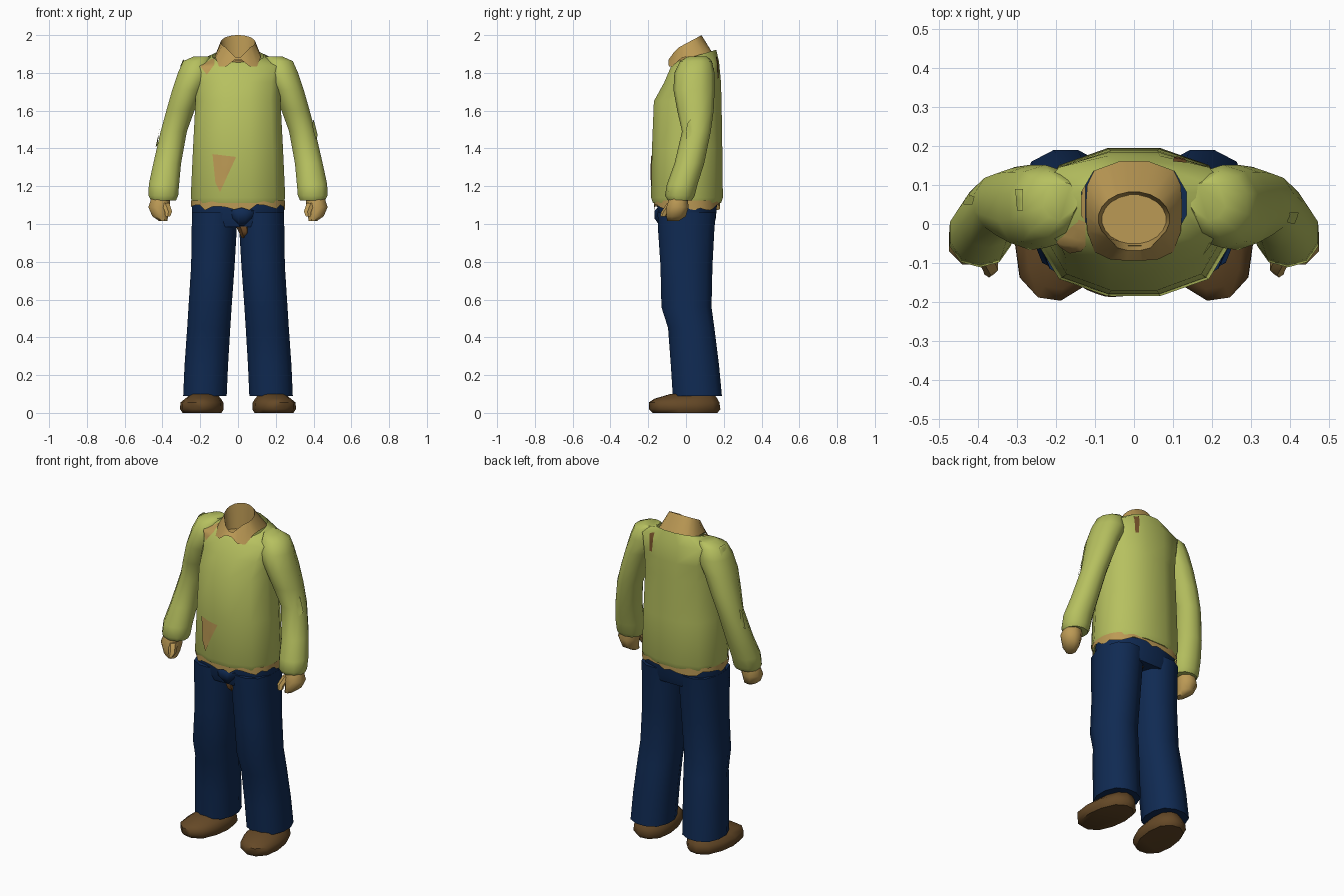
import bpy, bmesh, math, random
from mathutils import Vector
from mathutils.bvhtree import BVHTree

if "Cube" in bpy.data.objects:
    bpy.data.objects.remove(bpy.data.objects["Cube"])

random.seed(4)


def material(name, rgb):
    m = bpy.data.materials.new(name)
    m.diffuse_color = (*rgb, 1)
    m.use_nodes = True
    m.node_tree.nodes["Principled BSDF"].inputs["Base Color"].default_value = m.diffuse_color
    return m


GREEN = material("sweater green", (0.47, 0.53, 0.115))
TAN = material("tan cloth and skin", (0.50, 0.32, 0.09))
BLUE = material("trouser blue", (0.005, 0.023, 0.085))
BROWN = material("shoe brown", (0.13, 0.066, 0.02))
RUST = material("torn lining brown", (0.20, 0.09, 0.025))


def finish(bm, name, mat, angle=50, recalc=True):
    if recalc:
        bmesh.ops.recalc_face_normals(bm, faces=bm.faces)
    me = bpy.data.meshes.new(name)
    bm.to_mesh(me)
    bm.free()
    me.materials.append(mat)
    me.shade_smooth()
    me.set_sharp_from_angle(angle=math.radians(angle))
    ob = bpy.data.objects.new(name, me)
    bpy.context.collection.objects.link(ob)
    return ob


def skin_rings(bm, rings, caps=(True, True)):
    vs = [[bm.verts.new(p) for p in r] for r in rings]
    n = len(vs[0])
    for a, b in zip(vs, vs[1:]):
        for i in range(n):
            bm.faces.new((a[i], a[(i + 1) % n], b[(i + 1) % n], b[i]))
    if caps[0]:
        bm.faces.new(vs[0][::-1])
    if caps[1]:
        bm.faces.new(vs[-1])


def ring(x, z, y0, y1, rx, tilt=0, n=12, e=2.5):
    """Rounded cross-section from y0 to y1, half width rx, tilted upward to the back."""
    cy, ry, pts = (y0 + y1) / 2, (y1 - y0) / 2, []
    for i in range(n):
        a = 2 * math.pi * (i + 0.5) / n
        c, s = math.cos(a), math.sin(a)
        k = (abs(c) ** e + abs(s) ** e) ** (-1 / e)
        k /= 0.985
        pts.append(Vector((x + rx * k * c, cy + ry * k * s, z + tilt * ry * k * s)))
    return pts


def loft(name, mat, sections, side=1, caps=(True, True), n=12, e=2.5, turn=0):
    bm = bmesh.new()
    rings = [ring(*s, n=n, e=e) for s in sections]
    skin_rings(bm, rings, caps)
    for v in bm.verts:
        if turn:
            px, py = v.co.x - sections[0][0], v.co.y
            c, s = math.cos(turn), math.sin(turn)
            v.co.x, v.co.y = sections[0][0] + px * c - py * s, px * s + py * c
        v.co.x *= side
    return finish(bm, name, mat)


# Sweater body: (x, z, y front, y back, half width, tilt)
torso = loft("sweater_body", GREEN, [
    (0, 1.11, -0.175, 0.185, 0.24), (0, 1.14, -0.185, 0.195, 0.25),
    (0, 1.40, -0.18, 0.192, 0.238), (0, 1.65, -0.17, 0.188, 0.225),
    (0, 1.75, -0.115, 0.185, 0.23), (0, 1.845, -0.08, 0.175, 0.25, 0.1),
    (0, 1.89, -0.055, 0.16, 0.135, 0.3)], caps=(True, False))

clothes = [torso]
for s, side in ((1, "left"), (-1, "right")):
    # Sleeves and hands
    clothes.append(loft(side + "_sleeve", GREEN, [
        (0.395, 1.125, -0.095, 0.03, 0.068), (0.395, 1.15, -0.11, 0.045, 0.08),
        (0.392, 1.21, -0.10, 0.06, 0.082), (0.375, 1.32, -0.06, 0.095, 0.075),
        (0.340, 1.49, -0.02, 0.13, 0.071), (0.305, 1.60, -0.045, 0.145, 0.076),
        (0.268, 1.71, -0.065, 0.15, 0.082), (0.228, 1.80, -0.06, 0.15, 0.092),
        (0.220, 1.862, -0.03, 0.135, 0.072), (0.19, 1.887, 0.01, 0.11, 0.045)],
        s, n=10, e=2.2))
    loft(side + "_hand", TAN, [
        (0.395, 1.015, -0.10, -0.04, 0.022), (0.412, 1.04, -0.105, 0.0, 0.042),
        (0.418, 1.09, -0.105, 0.015, 0.058), (0.410, 1.135, -0.09, 0.01, 0.05)],
        s, n=8, e=2.6)
    loft(side + "_thumb", TAN, [
        (0.372, 1.04, -0.137, -0.105, 0.014), (0.368, 1.065, -0.13, -0.085, 0.022),
        (0.385, 1.11, -0.10, -0.05, 0.025)], s, n=6, e=2)
    # Trouser legs
    loft(side + "_trouser_leg", BLUE, [
        (0.175, 0.09, -0.07, 0.19, 0.115), (0.168, 0.25, -0.08, 0.175, 0.115),
        (0.155, 0.45, -0.095, 0.15, 0.114), (0.148, 0.56, -0.13, 0.135, 0.114),
        (0.133, 0.78, -0.135, 0.14, 0.115), (0.126, 0.97, -0.148, 0.15, 0.119),
        (0.124, 1.06, -0.15, 0.158, 0.12)], s)
    # Shoes
    loft(side + "_shoe", BROWN, [
        (0.19, 0.0, -0.175, 0.165, 0.098), (0.19, 0.02, -0.195, 0.18, 0.11),
        (0.19, 0.055, -0.195, 0.175, 0.108), (0.185, 0.075, -0.165, 0.165, 0.09),
        (0.185, 0.10, -0.08, 0.15, 0.065)], s, n=12, e=2.4, turn=math.radians(8))

# Hips and fly
loft("trouser_hips", BLUE, [
    (0, 0.985, -0.135, 0.145, 0.235), (0, 1.03, -0.15, 0.158, 0.243),
    (0, 1.12, -0.15, 0.165, 0.243)])
loft("trouser_fly", BLUE, [
    (0.02, 0.99, -0.14, -0.09, 0.025), (0.02, 1.03, -0.17, -0.09, 0.06),
    (0.02, 1.07, -0.17, -0.09, 0.07), (0.02, 1.09, -0.15, -0.09, 0.05)], n=8, e=2)
loft("crotch_lining", RUST, [
    (0.035, 0.925, -0.10, -0.06, 0.015), (0.035, 0.96, -0.14, 0.09, 0.035),
    (0.025, 1.0, -0.145, 0.12, 0.045)], n=8, e=2)

# Ragged shirt tail under the sweater
bm = bmesh.new()
top = ring(0, 1.125, -0.168, 0.178, 0.246, n=40)
low = [Vector((p.x, p.y, random.uniform(1.07, 1.105))) for p in top]
skin_rings(bm, [low, top], (False, False))
finish(bm, "ragged_shirt_tail", TAN)

# Collar: folded outer band, rim with front notch, inside down to the neck floor
N = 20
outer, rim, inner = [], [], []
for i in range(N):
    a = 2 * math.pi * (i + 0.5) / N - math.pi / 2
    c, s = math.cos(a), math.sin(a)
    k = (abs(c) ** 3.5 + abs(s) ** 3.5) ** (-1 / 3.5)
    x, y = 0.123 * k * c, 0.04 + 0.122 * k * s
    if s < -0.6:
        z = 1.835 if 0.06 < abs(x) else 1.868
        y -= 0.012
    else:
        z = 1.89 - 0.02 * abs(s)
    outer.append((x, y, z))
    x, y = 0.092 * c, 0.013 + 0.07 * s
    z = 1.925 + (y + 0.057) / 0.14 * 0.075
    if s < 0:
        z -= 0.055 * max(0, 1 - abs(x) / 0.06)
    rim.append((x, y - (0.012 if s < -0.8 else 0), z))
    inner.append((x * 0.9, y * 0.9, 1.84))
bm = bmesh.new()
skin_rings(bm, [outer, rim, inner], (False, True))
finish(bm, "shirt_collar", TAN, 40)

# Tears: thin plates laid onto the clothes along one direction
both = bmesh.new()
for ob in clothes:
    both.from_mesh(ob.data)
tree = BVHTree.FromBMesh(both)
both.free()


def tear(name, mat, pts, axis, sign, lift=0.005):
    """pts are pairs in the two other axes; sign is the side they are seen from."""
    bm = bmesh.new()
    vs = []
    for p in pts:
        q = list(p)
        q.insert(axis, 0)
        vs.append(bm.verts.new(q))
    bm.faces.new(vs)
    bmesh.ops.triangulate(bm, faces=bm.faces)
    bmesh.ops.subdivide_edges(bm, edges=bm.edges, cuts=3, use_grid_fill=True)
    d = Vector((0, 0, 0))
    d[axis] = -sign
    for v in bm.verts:
        start = v.co.copy()
        start[axis] = 3 * sign
        hit = tree.ray_cast(start, d)[0]
        if hit:
            v.co = hit - d * lift
        else:
            v.co[axis] = 0
    bm.normal_update()
    for f in bm.faces:
        if f.normal.dot(d) > 0:
            f.normal_flip()
    return finish(bm, name, mat, recalc=False)


tear("belly_tear", TAN, [(-0.135, 1.37), (-0.01, 1.355), (-0.095, 1.17), (-0.12, 1.22)], 1, -1)
tear("chest_tear", TAN, [(-0.20, 1.835), (-0.125, 1.885), (-0.125, 1.845), (-0.165, 1.79)], 1, -1)
tear("back_tear", RUST, [(0.10, 1.89), (0.135, 1.875), (0.13, 1.77), (0.11, 1.775)], 1, 1)
tear("left_elbow_flap", GREEN, [(0.0, 1.45), (0.03, 1.47), (0.03, 1.56), (0.005, 1.53)], 0, 1, 0.008)
tear("right_elbow_flap", GREEN, [(0.05, 1.40), (0.08, 1.42), (0.07, 1.52), (0.05, 1.50)], 0, -1, 0.008)
tear("shoulder_flap", GREEN, [(-0.305, 0.09), (-0.285, 0.09), (-0.285, 0.035), (-0.30, 0.035)], 2, 1, 0.008)
